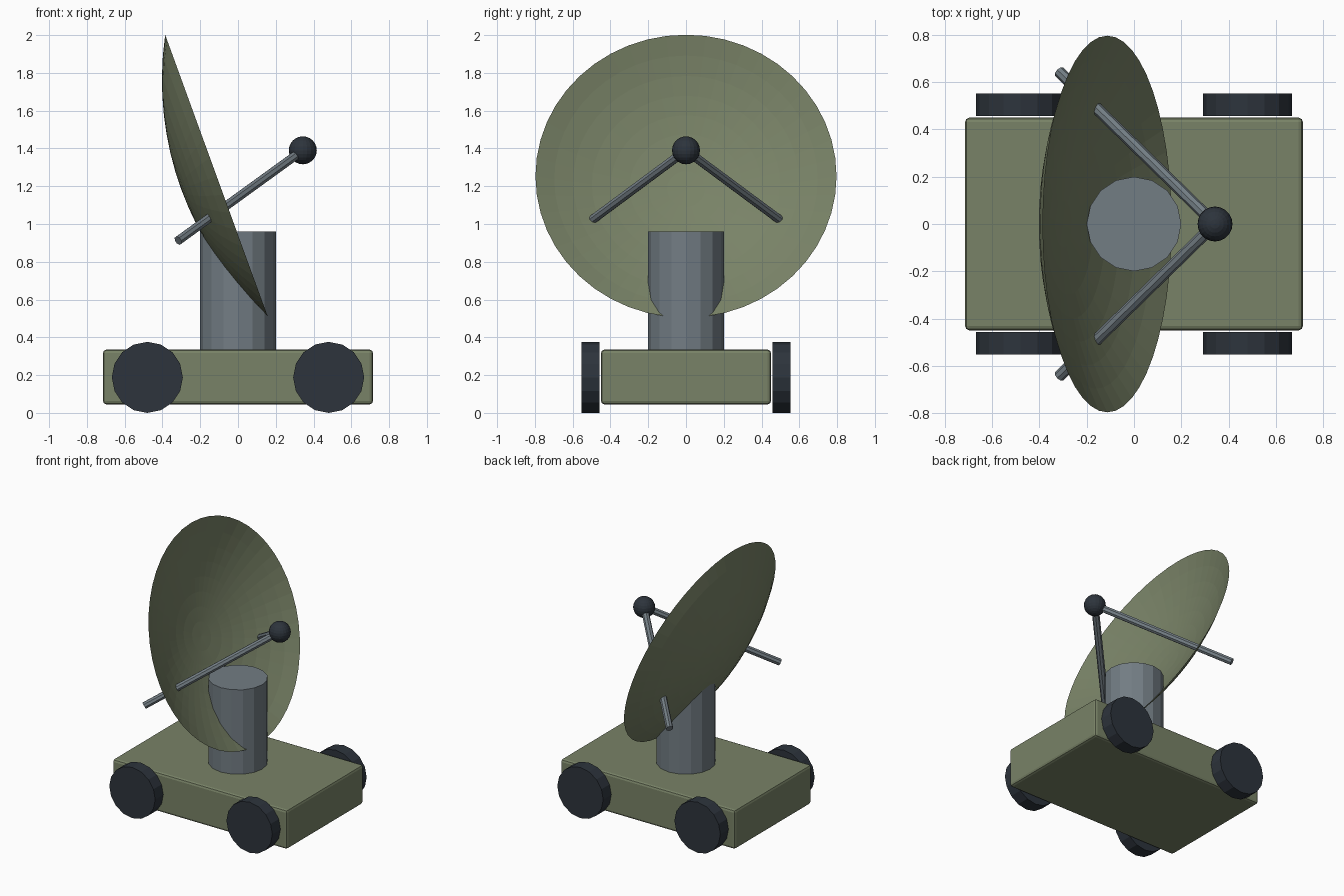
import bpy, bmesh, math
from mathutils import Vector, Matrix

if "Cube" in bpy.data.objects:
    bpy.data.objects.remove(bpy.data.objects["Cube"])


def material(name, rgb):
    m = bpy.data.materials.new(name)
    m.diffuse_color = (*rgb, 1)
    m.use_nodes = True
    m.node_tree.nodes["Principled BSDF"].inputs["Base Color"].default_value = m.diffuse_color
    return m


GREEN = material("olive green", (0.19, 0.225, 0.135))
GREY = material("steel grey", (0.17, 0.205, 0.23))
DARK = material("dark slate", (0.026, 0.034, 0.045))


def make_object(name, bm, mat):
    bmesh.ops.recalc_face_normals(bm, faces=bm.faces) if name != "dish" else None
    mesh = bpy.data.meshes.new(name)
    bm.to_mesh(mesh)
    bm.free()
    mesh.materials.append(mat)
    obj = bpy.data.objects.new(name, mesh)
    bpy.context.collection.objects.link(obj)
    return obj


def rod(name, start, end, radius, sides, mat):
    """Capped cylinder between two points."""
    start, end = Vector(start), Vector(end)
    axis = end - start
    bm = bmesh.new()
    place = Matrix.Translation((start + end) / 2) @ axis.to_track_quat('Z', 'Y').to_matrix().to_4x4()
    bmesh.ops.create_cone(bm, cap_ends=True, segments=sides, radius1=radius,
                          radius2=radius, depth=axis.length, matrix=place)
    return make_object(name, bm, mat)


# Chassis with softened edges
bm = bmesh.new()
bmesh.ops.create_cube(bm, size=1, matrix=Matrix.Translation((0, 0, 0.19))
                      @ Matrix.Diagonal((1.43, 0.90, 0.29, 1)))
chassis = make_object("chassis", bm, GREEN)
bevel = chassis.modifiers.new("edge bevel", 'BEVEL')
bevel.width = 0.018
bevel.segments = 2

# Four wheels
for x, end in ((-0.48, "rear"), (0.48, "front")):
    for side, label in ((-1, "right"), (1, "left")):
        rod(f"{end}_{label}_wheel", (x, side * 0.457, 0.188), (x, side * 0.552, 0.188),
            0.188, 16, DARK)

# Central column
rod("column", (0, 0, 0.32), (0, 0, 0.96), 0.2, 16, GREY)

# Shallow open dish, tilted up by 20 degrees towards +x
RIM, DEPTH, RINGS, SEGMENTS = 0.797, 0.20, 8, 48
curve = (RIM ** 2 + DEPTH ** 2) / (2 * DEPTH)
bm = bmesh.new()
profile = []
for i in range(RINGS + 1):
    r = RIM * i / RINGS
    profile.append(bm.verts.new((r, 0, curve - DEPTH - math.sqrt(curve ** 2 - r ** 2))))
edges = [bm.edges.new(pair) for pair in zip(profile, profile[1:])]
bmesh.ops.spin(bm, geom=profile + edges, cent=(0, 0, 0), axis=(0, 0, 1),
               angle=math.tau, steps=SEGMENTS)
bmesh.ops.remove_doubles(bm, verts=bm.verts, dist=0.0005)
bmesh.ops.transform(bm, verts=bm.verts, matrix=Matrix.Translation((-0.113, 0, 1.253))
                    @ Matrix.Rotation(math.radians(70), 4, 'Y'))
# Faces point towards the open side
bm.normal_update()
flipped = [f for f in bm.faces if f.normal.x < 0]
if len(flipped) > len(bm.faces) / 2:
    bmesh.ops.reverse_faces(bm, faces=bm.faces)
make_object("dish", bm, GREEN)

# Receiver ball and its two struts
FOCUS = (0.343, 0, 1.39)
bm = bmesh.new()
bmesh.ops.create_uvsphere(bm, u_segments=20, v_segments=12, radius=0.074,
                          matrix=Matrix.Translation(FOCUS))
make_object("receiver", bm, DARK)
for side, label in ((-1, "right"), (1, "left")):
    rod(f"{label}_strut", FOCUS, (-0.317, side * 0.645, 0.912), 0.025, 8, GREY)
